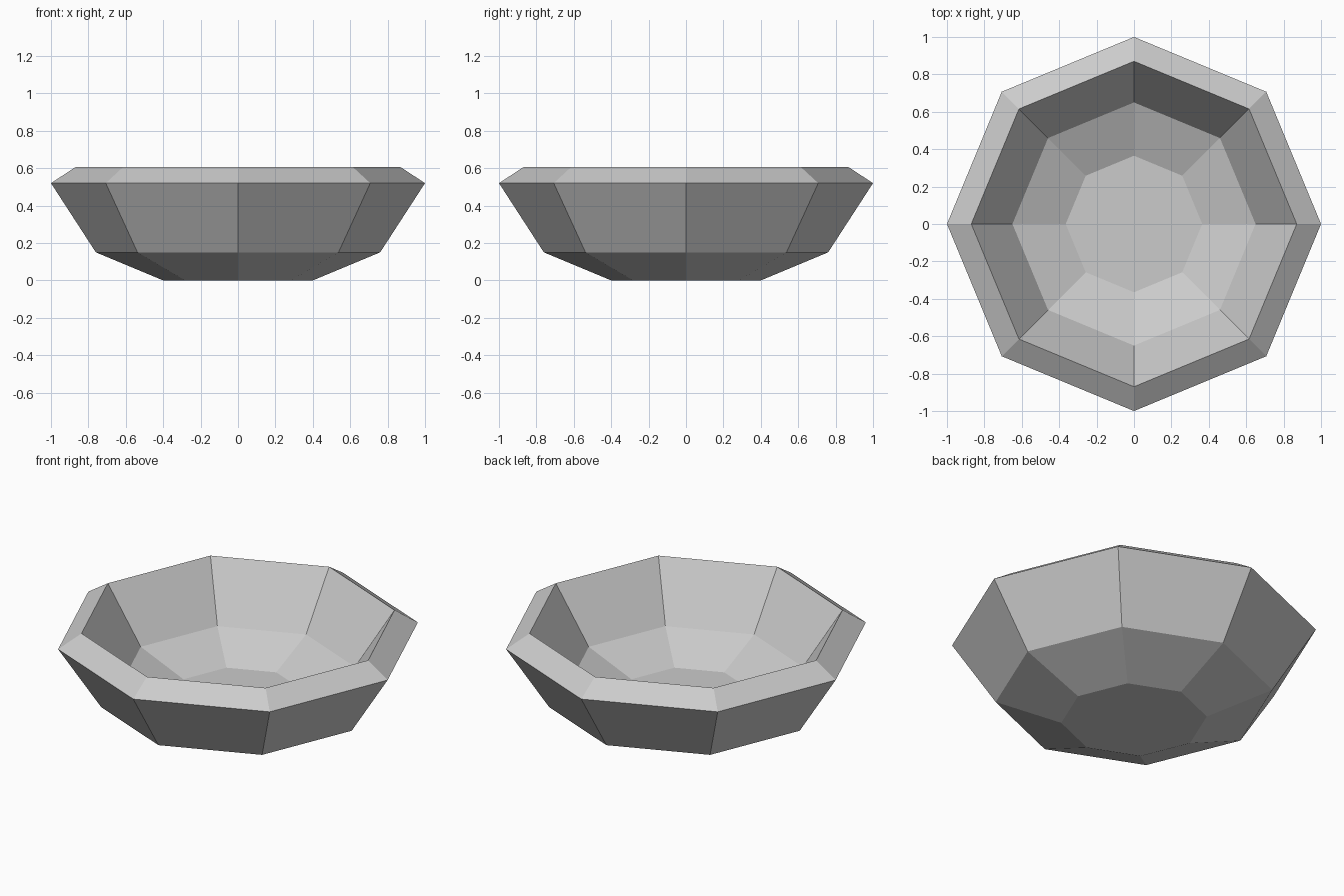
import bpy
import bmesh
from math import cos, sin, pi

cube = bpy.data.objects.get("Cube")
if cube:
    bpy.data.objects.remove(cube)

SIDES = 8

# Plain grey clay
grey = bpy.data.materials.new("light_grey")
grey.use_nodes = True
colour = (0.6, 0.6, 0.6, 1)
grey.diffuse_color = colour
grey.node_tree.nodes["Principled BSDF"].inputs["Base Color"].default_value = colour

# Bowl section (radius, height): foot, outer wall, rim, inner wall, floor
profile = [(0.40, 0), (0.76, 0.15), (1.0, 0.52),
           (0.87, 0.605), (0.65, 0.28), (0.365, 0.16)]

bm = bmesh.new()
rings = [[bm.verts.new((r * cos(2 * pi * i / SIDES), r * sin(2 * pi * i / SIDES), z))
          for i in range(SIDES)] for r, z in profile]

# Walls between neighbouring rings
for low, high in zip(rings, rings[1:]):
    for i in range(SIDES):
        j = (i + 1) % SIDES
        bm.faces.new((low[i], low[j], high[j], high[i]))

# Underside and inner floor
bm.faces.new(rings[0][::-1])
bm.faces.new(rings[-1])
bmesh.ops.recalc_face_normals(bm, faces=bm.faces)

mesh = bpy.data.meshes.new("bowl")
bm.to_mesh(mesh)
bm.free()
mesh.materials.append(grey)
bowl = bpy.data.objects.new("bowl", mesh)
bpy.context.collection.objects.link(bowl)
